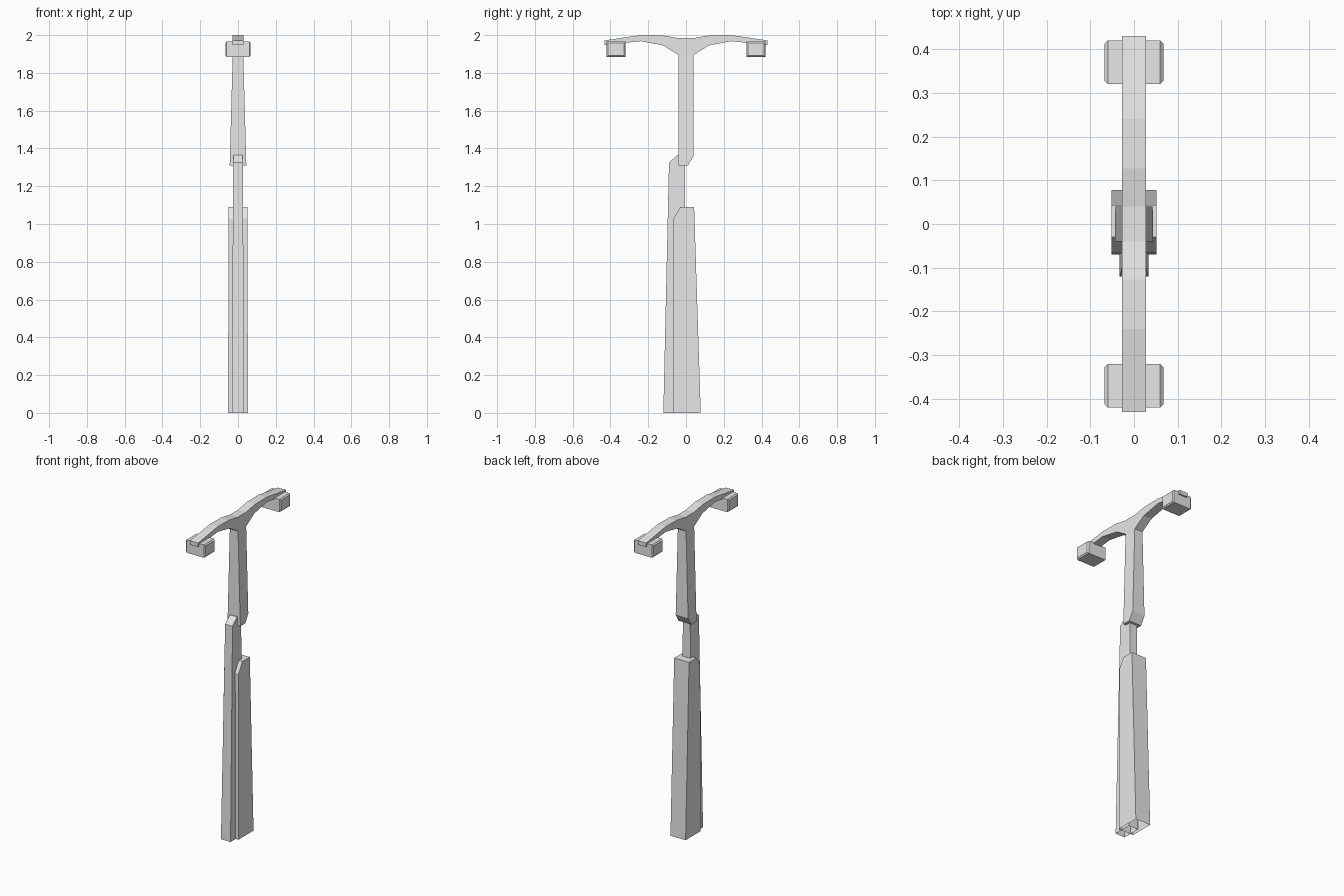
import bpy
import bmesh

old = bpy.data.objects.get("Cube")
if old:
    bpy.data.objects.remove(old, do_unlink=True)

GREY = 0.8
metal = bpy.data.materials.new("light_grey_metal")
metal.use_nodes = True
metal.diffuse_color = (GREY, GREY, GREY, 1)
metal.node_tree.nodes["Principled BSDF"].inputs["Base Color"].default_value = (GREY, GREY, GREY, 1)


def finish(name, bm):
    bmesh.ops.recalc_face_normals(bm, faces=bm.faces[:])
    mesh = bpy.data.meshes.new(name)
    bm.to_mesh(mesh)
    bm.free()
    mesh.materials.append(metal)
    obj = bpy.data.objects.new(name, mesh)
    bpy.context.collection.objects.link(obj)
    return obj


def side_profile(name, points, low_width, high_width, open_bottom=False):
    """Extrude a (y, z) outline across x, tapering its half width with height."""
    z0 = min(z for y, z in points)
    z1 = max(z for y, z in points)
    bm = bmesh.new()
    sides = []
    for sign in (-1, 1):
        ring = []
        for y, z in points:
            half = low_width + (high_width - low_width) * (z - z0) / (z1 - z0)
            ring.append(bm.verts.new((sign * half, y, z)))
        sides.append(ring)
        bm.faces.new(ring)
    left, right = sides
    for i in range(len(points)):
        j = (i + 1) % len(points)
        bm.faces.new((left[i], left[j], right[j], right[i]))
    bmesh.ops.recalc_face_normals(bm, faces=bm.faces[:])
    if open_bottom:
        floor = [f for f in bm.faces if all(v.co.z < z0 + 0.001 for v in f.verts)]
        bmesh.ops.delete(bm, geom=floor, context='FACES')
    return finish(name, bm)


# Lower mast: wide base sleeve and the slimmer post set into its front
side_profile("base_sleeve",
             [(-0.07, 0), (0.078, 0), (0.043, 1.09), (-0.03, 1.09), (-0.066, 1.03)],
             0.052, 0.051, open_bottom=True)
side_profile("middle_post",
             [(-0.12, 0), (-0.005, 0), (-0.005, 1.365), (-0.045, 1.365), (-0.09, 1.325)],
             0.033, 0.025, open_bottom=True)

# Upper mast with a chamfered foot
side_profile("upper_pole",
             [(-0.04, 1.31), (0.01, 1.31), (0.04, 1.36), (0.04, 1.895), (-0.04, 1.895)],
             0.044, 0.028)

# Double arm, mirrored front to back
top = [(0.04, 1.984), (0.127, 1.999), (0.24, 2.0), (0.431, 1.972)]
under = [(0.431, 1.947), (0.24, 1.968), (0.12, 1.945), (0.04, 1.895)]
half = top + under
side_profile("double_arm", half + [(-y, z) for y, z in reversed(half)], 0.028, 0.028)

# Lamp heads with bevelled ends
for name, side in (("front_lamp_head", -1), ("back_lamp_head", 1)):
    bm = bmesh.new()
    bmesh.ops.create_cube(bm, size=1)
    for v in bm.verts:
        v.co.x *= 0.134
        v.co.y = v.co.y * 0.1 + side * 0.37
        v.co.z = v.co.z * 0.08 + 1.925
    rim = [e for e in bm.edges if abs(e.verts[0].co.x - e.verts[1].co.x) < 0.001]
    bmesh.ops.bevel(bm, geom=rim, offset=0.007, segments=1, affect='EDGES')
    finish(name, bm)
